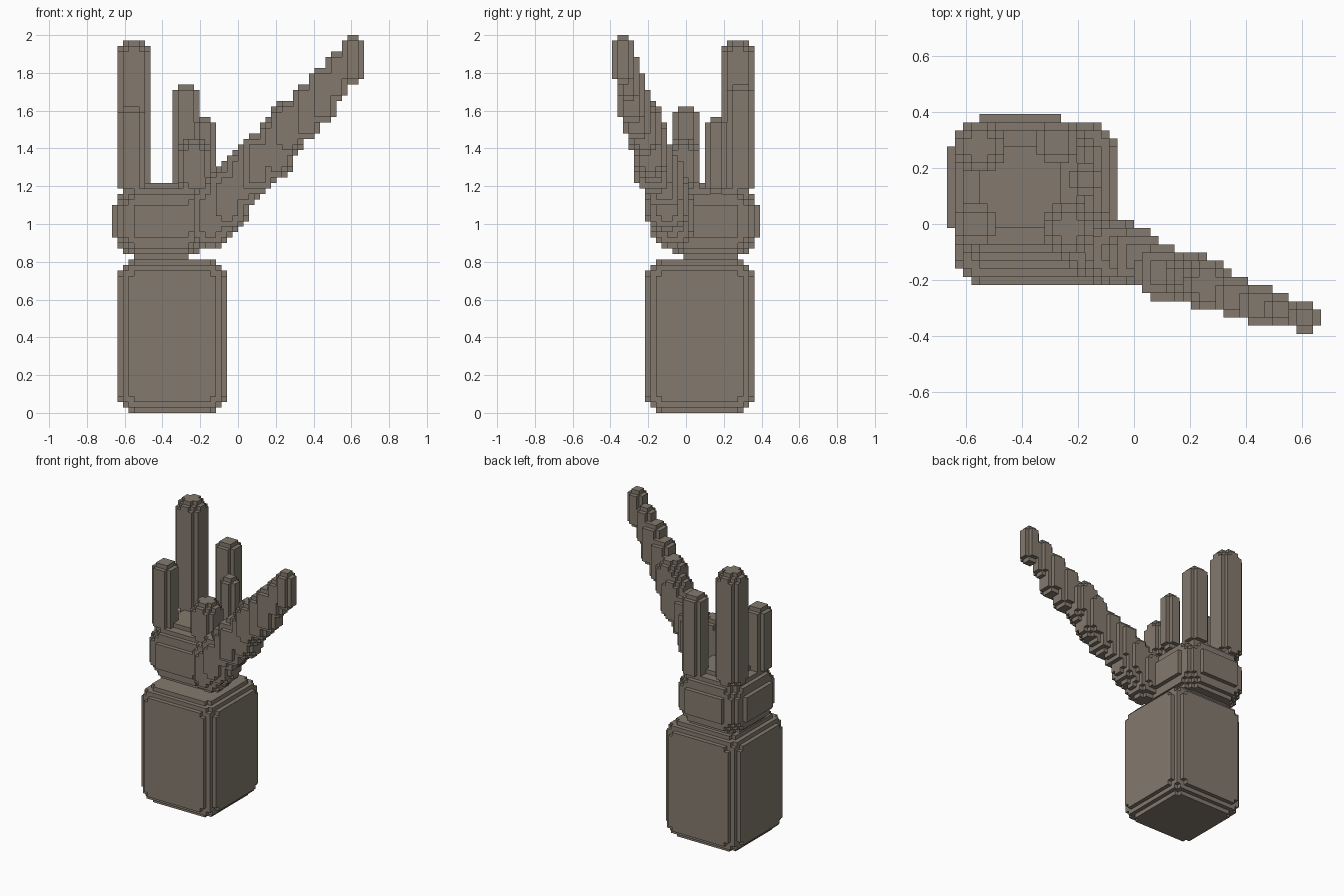
import bpy
import bmesh
from itertools import product
from mathutils import Vector

if "Cube" in bpy.data.objects:
    bpy.data.objects.remove(bpy.data.objects["Cube"], do_unlink=True)

UNIT = 2 / 69                      # edge of one small cube
CENTRE = Vector((23, 13.5, 0))     # grid point placed at the origin

stone = bpy.data.materials.new("grey_brown")
stone.use_nodes = True
COLOUR = (0.23, 0.195, 0.155, 1)
stone.diffuse_color = COLOUR
stone.node_tree.nodes["Principled BSDF"].inputs["Base Color"].default_value = COLOUR


def rounded_block(lo, hi, radius):
    """Grid cells of a box whose edges and corners are rounded in steps."""
    cells = set()
    for cell in product(*(range(a, b) for a, b in zip(lo, hi))):
        depth = [min(c - a, b - 1 - c) + 0.5 for c, a, b in zip(cell, lo, hi)]
        if sum(max(0, radius - d) ** 2 for d in depth) <= radius ** 2:
            cells.add(cell)
    return cells


def build(name, cells):
    """Mesh the outer skin of a set of cells and merge its flat areas."""
    bm = bmesh.new()
    verts = {}

    def vert(p):
        if p not in verts:
            verts[p] = bm.verts.new((Vector(p) - CENTRE) * UNIT)
        return verts[p]

    for cell in sorted(cells):
        for axis, side in product(range(3), (0, 1)):
            neighbour = list(cell)
            neighbour[axis] += 2 * side - 1
            if tuple(neighbour) in cells:
                continue
            ring = []
            for du, dw in ((0, 0), (1, 0), (1, 1), (0, 1)):
                p = list(cell)
                p[axis] += side
                p[(axis + 1) % 3] += du
                p[(axis + 2) % 3] += dw
                ring.append(vert(tuple(p)))
            bm.faces.new(ring if side else ring[::-1])
    bmesh.ops.dissolve_limit(bm, angle_limit=0.01, verts=bm.verts[:], edges=bm.edges[:])
    mesh = bpy.data.meshes.new(name)
    bm.to_mesh(mesh)
    bm.free()
    mesh.materials.append(stone)
    obj = bpy.data.objects.new(name, mesh)
    bpy.context.collection.objects.link(obj)
    return obj


# Forearm and palm
build("forearm", rounded_block((1, 6, 0), (21, 26, 28), 4))
build("palm", rounded_block((0, 9, 28), (18, 27, 42), 6))

# Upright fingers: x, y, width, top
fingers = {
    "tall_finger": (1, 20, 6, 68),
    "front_right_finger": (1, 11, 5, 56),
    "back_left_finger": (11, 21, 5, 60),
    "thin_finger": (15, 17, 4, 54),
    "front_left_finger": (12, 10, 6, 50),
}
for name, (x, y, width, top) in fingers.items():
    build(name, rounded_block((x, y, 40), (x + width, y + width, top), width / 2))

# Slanting thumb: overlapping blocks that taper towards the tip
base, tip = Vector((18, 11, 36)), Vector((44, 2, 64.5))
base_size, tip_size = Vector((8, 8, 12)), Vector((4, 4, 9))
STEPS = 9
thumb = set()
for n in range(STEPS + 1):
    t = n / STEPS
    size = [round(s) for s in base_size.lerp(tip_size, t)]
    lo = [round(c - s / 2) for c, s in zip(base.lerp(tip, t), size)]
    hi = [a + s for a, s in zip(lo, size)]
    thumb |= rounded_block(lo, hi, size[0] / 2)
build("thumb", thumb)
